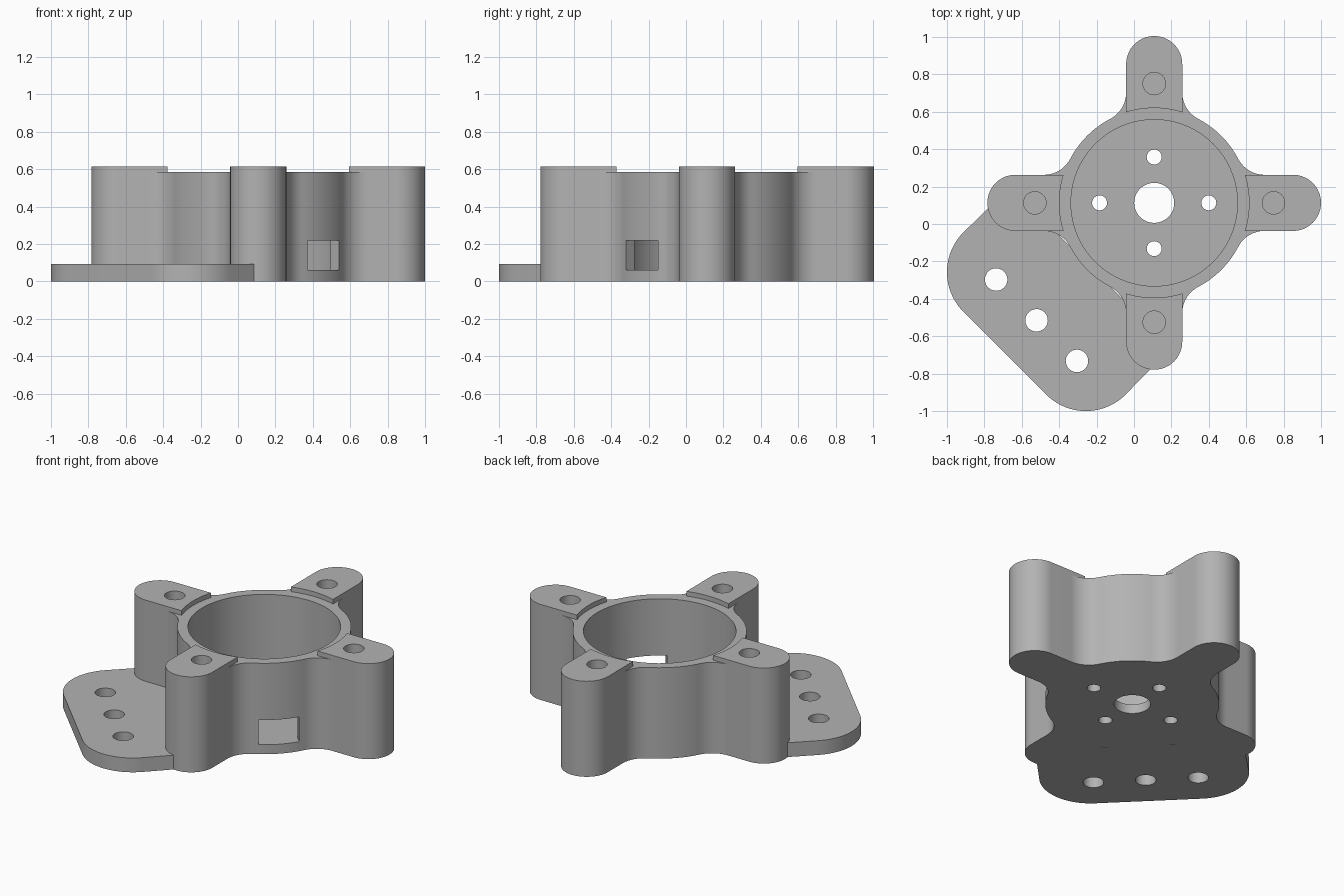
import bpy, bmesh
from math import radians, degrees, cos, sin, asin, atan2, pi
from mathutils import Matrix, Vector

if "Cube" in bpy.data.objects:
    bpy.data.objects.remove(bpy.data.objects["Cube"])

CX, CY = 0.108, 0.113                 # axis of the round housing
RING, BORE, HALF = 0.507, 0.445, 0.15  # outer radius, inner radius, arm half width
FILLET, FX, REACH, SCREW = 0.159, 0.59, 0.742, 0.638
BODY_TOP, PAD_TOP, PLATE_TOP, FLOOR = 0.585, 0.615, 0.092, 0.06

grey = bpy.data.materials.new("light grey")
grey.use_nodes = True
grey.diffuse_color = (0.45, 0.45, 0.45, 1)
grey.node_tree.nodes["Principled BSDF"].inputs["Base Color"].default_value = (0.45, 0.45, 0.45, 1)


def arc(x, y, r, a, b, n=16):
    return [(x + r * cos(radians(a + (b - a) * i / n)),
             y + r * sin(radians(a + (b - a) * i / n))) for i in range(n + 1)]


def spin(points, quarter):
    """Turn local points about the housing axis and move them into place."""
    m = Matrix.Rotation(quarter * pi / 2, 2)
    return [tuple(m @ Vector(p) + Vector((CX, CY))) for p in points]


def prism(name, outline, z0, z1):
    bm = bmesh.new()
    face = bm.faces.new([bm.verts.new((x, y, z0)) for x, y in outline])
    top = bmesh.ops.extrude_face_region(bm, geom=[face])["geom"]
    bmesh.ops.translate(bm, vec=(0, 0, z1 - z0),
                        verts=[v for v in top if isinstance(v, bmesh.types.BMVert)])
    bmesh.ops.recalc_face_normals(bm, faces=bm.faces)
    mesh = bpy.data.meshes.new(name)
    bm.to_mesh(mesh)
    bm.free()
    mesh.materials.append(grey)
    obj = bpy.data.objects.new(name, mesh)
    bpy.context.collection.objects.link(obj)
    return obj


def select(obj):
    bpy.ops.object.select_all(action="DESELECT")
    obj.select_set(True)
    bpy.context.view_layer.objects.active = obj


def cut(obj, outline, z0, z1):
    cutter = prism("cutter", outline, z0, z1)
    cutter.hide_render = True
    mod = obj.modifiers.new("cut", "BOOLEAN")
    mod.operation, mod.solver, mod.object = "DIFFERENCE", "EXACT", cutter
    select(obj)
    bpy.ops.object.modifier_apply(modifier=mod.name)
    bpy.data.objects.remove(cutter)


def circle(x, y, r, n=48):
    return arc(x, y, r, 0, 360, n)[:-1]


def smooth(obj):
    select(obj)
    bpy.ops.object.shade_smooth_by_angle(angle=radians(30))


# Housing outline: four round-ended arms blended into the ring
fy = HALF + FILLET
blend = degrees(atan2(fy, FX))
arm = (arc(FX, -fy, FILLET, 180 - blend, 90)
       + arc(REACH, 0, HALF, -90, 90, 32)
       + arc(FX, fy, FILLET, -90, blend - 180)
       + arc(0, 0, RING, blend, 90 - blend)[1:-1])
outline = [p for q in range(4) for p in spin(arm, q)]
housing = prism("housing", outline, 0, BODY_TOP)

# Cup, shaft hole and motor screw holes
cut(housing, circle(CX, CY, BORE, 96), FLOOR, 1)
cut(housing, circle(CX, CY, 0.107), -0.1, 0.2)
for dx, dy in ((0.292, 0), (-0.292, 0), (0, 0.245), (0, -0.245)):
    cut(housing, circle(CX + dx, CY + dy, 0.04, 32), -0.1, 0.2)

# Cable window through the wall on the front right diagonal
m = Matrix.Rotation(-pi / 4, 2)
window = [tuple(m @ Vector(p) + Vector((CX, CY)))
          for p in ((0.3, -0.12), (0.6, -0.12), (0.6, 0.12), (0.3, 0.12))]
cut(housing, window, FLOOR + 0.001, 0.22)

# Raised pads on the arms, with blind screw holes
edge = degrees(asin(HALF / RING))
pad_outline = arc(REACH, 0, HALF, -90, 90, 32) + arc(0, 0, RING, edge, -edge)
for q, side in enumerate(("left", "back", "right", "front")):
    hole = circle(*spin([(SCREW, 0)], q)[0], 0.06)
    cut(housing, hole, 0.25, 1)
    pad = prism(side + "_pad", spin(pad_outline, q), BODY_TOP, PAD_TOP)
    cut(pad, hole, 0.25, 1)
    smooth(pad)
smooth(housing)

# Mounting plate with rounded outer corners and three holes
plate_outline = (arc(-0.7, -0.257, 0.3, 135, 225, 24)
                 + arc(-0.257, -0.7, 0.3, 225, 315, 24)
                 + [(0.2, -0.66), (-0.66, 0.2)])
plate = prism("mounting_plate", plate_outline, 0, PLATE_TOP)
for x, y in ((-0.737, -0.297), (-0.521, -0.515), (-0.305, -0.732)):
    cut(plate, circle(x, y, 0.06), -0.1, 0.2)
smooth(plate)
